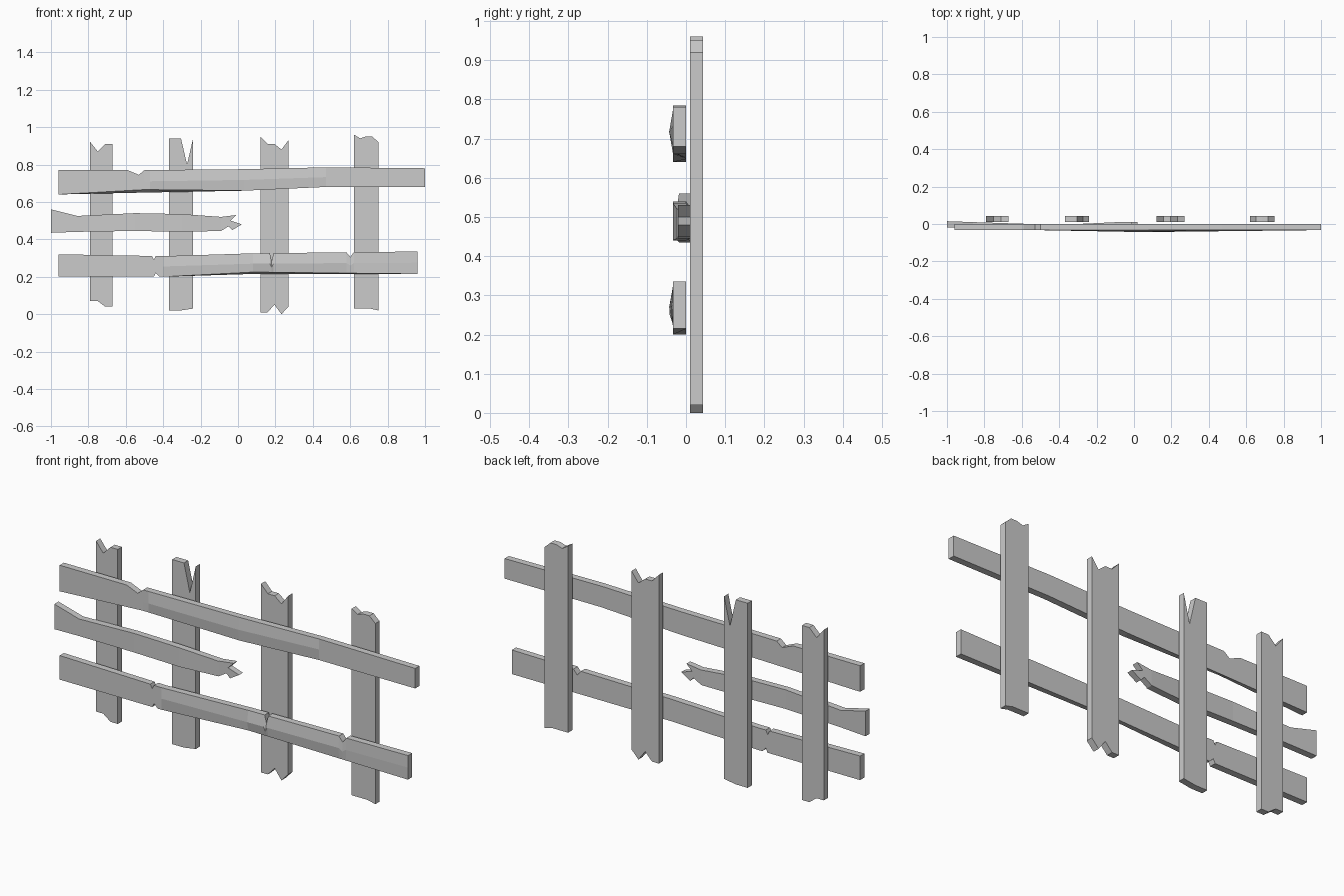
import bpy
import bmesh
from mathutils import Vector

cube = bpy.data.objects.get("Cube")
if cube:
    bpy.data.objects.remove(cube, do_unlink=True)

wood = bpy.data.materials.new("weathered_grey")
wood.use_nodes = True
grey = (0.6, 0.6, 0.6, 1)
wood.diffuse_color = grey
wood.node_tree.nodes["Principled BSDF"].inputs["Base Color"].default_value = grey

BOARD = 0.033  # common timber thickness


def finish(name, bm):
    """Turn the bmesh into a flat-shaded wooden object."""
    bmesh.ops.recalc_face_normals(bm, faces=bm.faces)
    mesh = bpy.data.meshes.new(name)
    bm.to_mesh(mesh)
    bm.free()
    mesh.materials.append(wood)
    bpy.context.collection.objects.link(bpy.data.objects.new(name, mesh))


def plank(name, outline, front, back):
    """Extrude an x-z outline from front to back."""
    bm = bmesh.new()
    face = bm.faces.new([bm.verts.new((x, front, z)) for x, z in outline])
    moved = bmesh.ops.extrude_face_region(bm, geom=[face])["geom"]
    verts = [v for v in moved if isinstance(v, bmesh.types.BMVert)]
    bmesh.ops.translate(bm, verts=verts, vec=(0, back - front, 0))
    finish(name, bm)


def spread(left, right, heights):
    """Space jagged heights evenly across a board's width."""
    step = (right - left) / (len(heights) - 1)
    return [(left + i * step, z) for i, z in enumerate(heights)]


def picket(name, left, right, tops, bottoms):
    """Upright board with a jagged top and bottom."""
    outline = spread(left, right, tops) + spread(left, right, bottoms)[::-1]
    plank(name, outline, 0.01, 0.01 + BOARD)


def sample(knots, x):
    """Interpolate the rail's shape between its knots."""
    for a, b in zip(knots, knots[1:]):
        if x <= b[0]:
            break
    return Vector(a).lerp(Vector(b), (x - a[0]) / (b[0] - a[0]))


def rail(name, knots, top_chips=(), bottom_chips=()):
    """Loft a ridged board through knots of (x, bottom, top, bulge, chamfer, back).

    A chip is (x, half width, depth) and becomes a V-shaped bite.
    """
    stations = [Vector(k) for k in knots]
    for chips, edge, sign in ((top_chips, 2, -1), (bottom_chips, 1, 1)):
        for x, half, depth in chips:
            for side in (-half, 0, half):
                station = sample(knots, x + side)
                if side == 0:
                    station[edge] += sign * depth
                stations.append(station)
    stations.sort(key=lambda s: s[0])

    bm = bmesh.new()
    rings = []
    for x, low, high, bulge, chamfer, back in stations:
        front = back - BOARD
        section = [(back, low), (back, high), (front, high),
                   (front - bulge, (low + high) / 2), (front, low + chamfer)]
        rings.append([bm.verts.new((x, y, z)) for y, z in section])
    for a, b in zip(rings, rings[1:]):
        for i in range(len(a)):
            bm.faces.new((a[i - 1], a[i], b[i], b[i - 1]))
    bm.faces.new(rings[0])
    bm.faces.new(rings[-1])
    finish(name, bm)


# Upright pickets with broken ends
picket("picket_far_right", -.79, -.67,
       tops=(.92, .87, .91, .91), bottoms=(.07, .07, .04, .04))
picket("picket_mid_right", -.37, -.24,
       tops=(.94, .94, .94, .8, .94), bottoms=(.02, .02, .03))
picket("picket_mid_left", .12, .27,
       tops=(.95, .91, .91, .88, .93), bottoms=(.01, .01, .05, 0, .04))
picket("picket_far_left", .62, .75,
       tops=(.96, .94, .95, .95, .92), bottoms=(.03, .03, .03, .02))

# Long horizontal rails with worn ridges and chips
rail("top_rail",
     knots=[(-.96, .64, .77, 0, 0, 0), (-.5, .65, .77, 0, .016, 0),
            (.03, .66, .775, .01, 0, 0), (.47, .68, .785, 0, 0, 0),
            (1, .68, .78, 0, 0, 0)],
     top_chips=[(-.53, .06, .025)])
rail("bottom_rail",
     knots=[(-.96, .2, .32, 0, 0, 0), (-.4, .2, .31, 0, 0, 0),
            (.08, .215, .325, .01, .01, 0), (.96, .215, .335, 0, 0, 0)],
     top_chips=[(-.45, .03, .02), (.18, .01, .04), (.6, .02, .025)],
     bottom_chips=[(-.44, .02, .02)])
rail("broken_rail",
     knots=[(-1, .435, .56, 0, 0, .015), (-.86, .44, .525, 0, 0, .01),
            (-.55, .445, .54, 0, 0, 0), (-.3, .44, .535, 0, 0, 0),
            (-.09, .445, .52, 0, 0, .01)])

# Splintered end of the broken rail
splinters = [(-.09, .52), (-.01, .53), (-.04, .5), (.02, .48),
             (-.03, .45), (-.05, .47), (-.09, .445)]
plank("broken_rail_splinters", splinters, -.02, .01)
